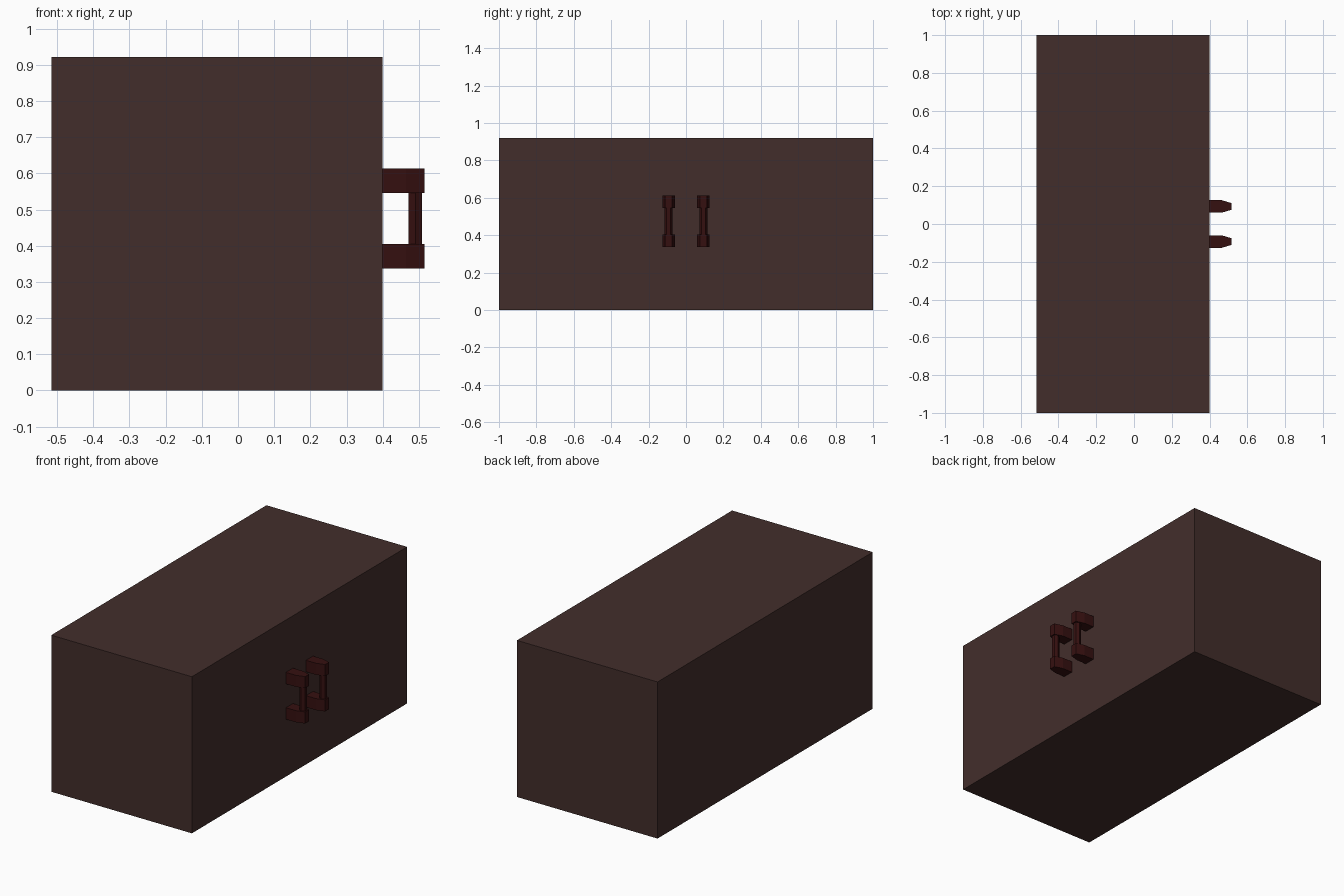
import bpy, bmesh
from math import cos, sin, pi

if "Cube" in bpy.data.objects:
    bpy.data.objects.remove(bpy.data.objects["Cube"])


def material(name, color):
    m = bpy.data.materials.new(name)
    m.diffuse_color = color
    m.use_nodes = True
    m.node_tree.nodes["Principled BSDF"].inputs["Base Color"].default_value = m.diffuse_color
    return m


def prism(name, outline, z0, z1, mat):
    """Extrude a plan outline (counter-clockwise x, y points) from z0 to z1."""
    bm = bmesh.new()
    face = bm.faces.new([bm.verts.new((x, y, z0)) for x, y in outline])
    top = bmesh.ops.extrude_face_region(bm, geom=[face])["geom"]
    verts = [v for v in top if isinstance(v, bmesh.types.BMVert)]
    bmesh.ops.translate(bm, verts=verts, vec=(0, 0, z1 - z0))
    bmesh.ops.recalc_face_normals(bm, faces=bm.faces)
    mesh = bpy.data.meshes.new(name)
    bm.to_mesh(mesh)
    bm.free()
    mesh.materials.append(mat)
    ob = bpy.data.objects.new(name, mesh)
    bpy.context.collection.objects.link(ob)
    return ob


wood = material("dark_wood", (0.055, 0.027, 0.024, 1))
red = material("dark_red", (0.036, 0.005, 0.005, 1))

# Cabinet body
prism("cabinet_body", [(-0.515, -1), (0.4, -1), (0.4, 1), (-0.515, 1)], 0, 0.921, wood)

# Pair of door handles: two tapered mounts joined by a hexagonal grip
for side, cy in (("left", -0.093), ("right", 0.093)):
    mount = [(0.4, cy - 0.033), (0.465, cy - 0.033), (0.515, cy - 0.018),
             (0.515, cy + 0.018), (0.465, cy + 0.033), (0.4, cy + 0.033)]
    prism(f"{side}_handle_lower_mount", mount, 0.337, 0.405, red)
    prism(f"{side}_handle_upper_mount", mount, 0.545, 0.613, red)
    grip = [(0.490 + 0.021 * cos(a), cy + 0.021 * sin(a))
            for a in (pi / 6 + i * pi / 3 for i in range(6))]
    prism(f"{side}_handle_grip", grip, 0.405, 0.545, red)
